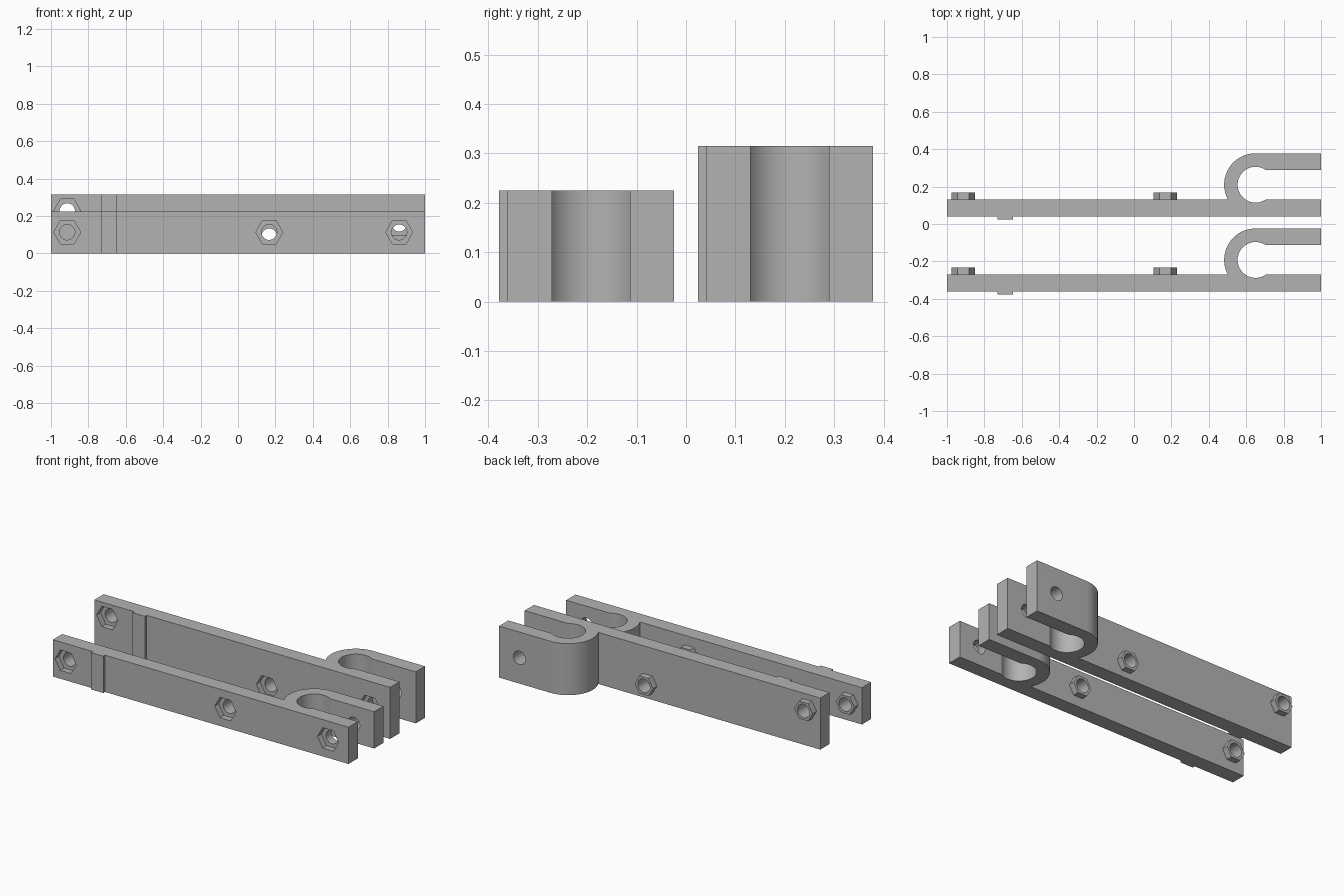
import bpy, bmesh, math
from mathutils import Matrix

if "Cube" in bpy.data.objects:
    bpy.data.objects.remove(bpy.data.objects["Cube"])

grey = bpy.data.materials.new("plain_grey")
grey.diffuse_color = (0.45, 0.45, 0.45, 1)
grey.use_nodes = True
grey.node_tree.nodes["Principled BSDF"].inputs["Base Color"].default_value = grey.diffuse_color

# Profile landmarks (rear bracket, seen from above)
Y_RIB, Y0, Y1, Y2, Y3 = 0.024, 0.041, 0.131, 0.289, 0.378
CX, CY, R_OUT, R_IN = 0.65, 0.21, 0.168, 0.096


def arc(r, a0, a1, n):
    return [(CX + r * math.cos(a0 + (a1 - a0) * i / n),
             CY + r * math.sin(a0 + (a1 - a0) * i / n)) for i in range(n + 1)]


def make_object(name, bm):
    bmesh.ops.recalc_face_normals(bm, faces=bm.faces)
    mesh = bpy.data.meshes.new(name)
    bm.to_mesh(mesh)
    bm.free()
    mesh.materials.append(grey)
    ob = bpy.data.objects.new(name, mesh)
    bpy.context.collection.objects.link(ob)
    return ob


def extrude_profile(name, pts, height):
    bm = bmesh.new()
    face = bm.faces.new([bm.verts.new((x, y, 0)) for x, y in pts])
    ext = bmesh.ops.extrude_face_region(bm, geom=[face])
    verts = [v for v in ext["geom"] if isinstance(v, bmesh.types.BMVert)]
    bmesh.ops.translate(bm, verts=verts, vec=(0, 0, height))
    return make_object(name, bm)


def prism(name, sides, r, x, z, ya, yb):
    """Prism along y with one corner pointing to +x."""
    bm = bmesh.new()
    bmesh.ops.create_cone(bm, cap_ends=True, segments=sides, radius1=r, radius2=r, depth=yb - ya)
    # Turn so that a corner lies on the x axis
    corner = max(bm.verts, key=lambda v: v.co.x).co
    turn = Matrix.Rotation(-math.atan2(corner.y, corner.x), 4, 'Z')
    m = Matrix.Translation((x, (ya + yb) / 2, z)) @ Matrix.Rotation(math.pi / 2, 4, 'X') @ turn
    bmesh.ops.transform(bm, matrix=m, verts=bm.verts)
    ob = make_object(name, bm)
    ob.hide_render = True
    return ob


def combine(body, tool, operation):
    mod = body.modifiers.new(operation, 'BOOLEAN')
    mod.operation, mod.solver, mod.object = operation, 'EXACT', tool
    bpy.context.view_layer.update()
    dg = bpy.context.evaluated_depsgraph_get()
    mesh = bpy.data.meshes.new_from_object(body.evaluated_get(dg))
    body.modifiers.clear()
    body.data = mesh
    bpy.data.objects.remove(tool)


def bracket(name, dy, height, holes):
    # Plate with front rib and hooked arm, one continuous outline
    a_in = math.asin((CY - Y1) / R_IN)
    a_out = math.pi + math.asin((CY - Y1) / R_OUT)
    pts = [(-1, Y0), (-0.73, Y0), (-0.73, Y_RIB), (-0.646, Y_RIB), (-0.646, Y0), (1, Y0), (1, Y1)]
    pts += arc(R_IN, -a_in, a_in - 2 * math.pi, 36)
    pts += [(1, Y2), (1, Y3)]
    pts += arc(R_OUT, math.pi / 2, a_out, 24)
    pts += [(-1, Y1)]
    body = extrude_profile(name, pts, height)
    for i, (x, z) in enumerate(holes):
        # Hexagonal boss on the back (not inside the hook)
        if i < 2:
            combine(body, prism("boss", 6, 0.062, x, z, Y1 - 0.01, Y1 + 0.038), 'UNION')
        # Hexagonal recess in the front and a round hole right through
        combine(body, prism("recess", 6, 0.072, x, z, Y0 - 0.05, Y0 + 0.038), 'DIFFERENCE')
        combine(body, prism("hole", 32, 0.041, x, z, -0.05, 0.45), 'DIFFERENCE')
    body.location.y = dy
    bpy.ops.object.select_all(action='DESELECT')
    body.select_set(True)
    bpy.context.view_layer.objects.active = body
    bpy.ops.object.shade_smooth_by_angle(angle=math.radians(30))


X1, X2, X3 = -0.913, 0.167, 0.862
bracket("rear_bracket", 0, 0.315, [(X1, 0.227), (X2, 0.092), (X3, 0.158)])
bracket("front_bracket", -0.402, 0.225, [(X1, 0.113), (X2, 0.113), (X3, 0.113)])
